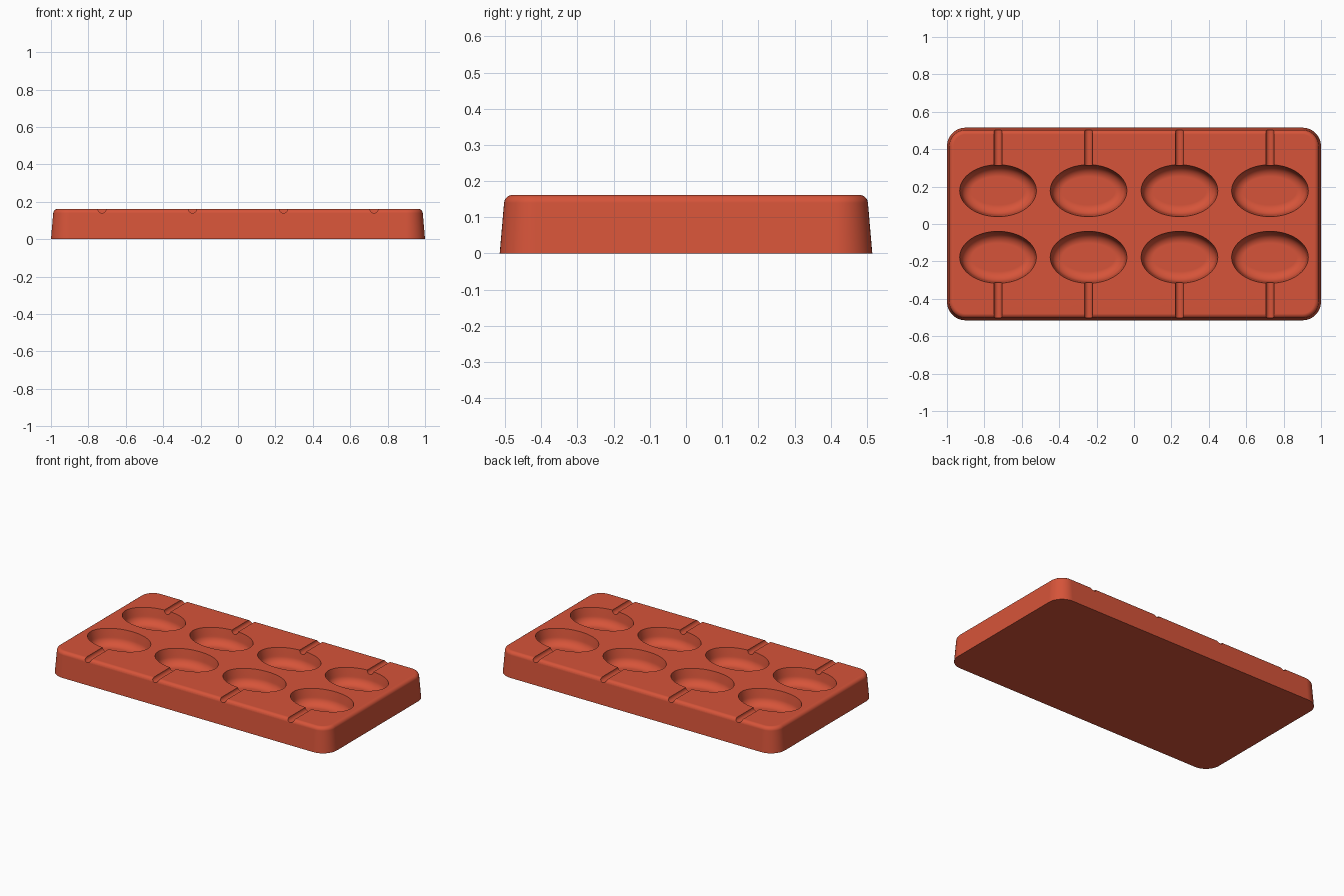
import bpy, bmesh
from math import sin, cos, pi, radians

cube = bpy.data.objects.get("Cube")
if cube:
    bpy.data.objects.remove(cube, do_unlink=True)

TOP = 0.162
COLUMNS = [-0.727, -0.243, 0.243, 0.727]
ROW = 0.178

red = bpy.data.materials.new("terracotta red")
red.use_nodes = True
colour = (0.67, 0.088, 0.041, 1)
red.diffuse_color = colour
red.node_tree.nodes["Principled BSDF"].inputs["Base Color"].default_value = colour


def make_object(name, bm):
    bmesh.ops.recalc_face_normals(bm, faces=bm.faces)
    mesh = bpy.data.meshes.new(name)
    bm.to_mesh(mesh)
    bm.free()
    mesh.materials.append(red)
    obj = bpy.data.objects.new(name, mesh)
    bpy.context.collection.objects.link(obj)
    return obj


def loft(bm, rings):
    """Skin closed rings of points and cap both ends."""
    loops = [[bm.verts.new(p) for p in ring] for ring in rings]
    n = len(loops[0])
    for a, b in zip(loops, loops[1:]):
        for i in range(n):
            j = (i + 1) % n
            bm.faces.new((a[i], a[j], b[j], b[i]))
    bm.faces.new(loops[0][::-1])
    bm.faces.new(loops[-1])


def rounded_rect(inset, z, steps=12):
    radius = 0.1 - inset
    ring = []
    for q, (sx, sy) in enumerate([(1, 1), (-1, 1), (-1, -1), (1, -1)]):
        for k in range(steps + 1):
            a = (q + k / steps) * pi / 2
            ring.append((sx * 0.9 + radius * cos(a), sy * 0.415 + radius * sin(a), z))
    return ring


def ellipse(cx, cy, inset, z, steps=64):
    angles = [2 * pi * k / steps for k in range(steps)]
    return [(cx + (0.205 - inset) * cos(a), cy + (0.139 - inset) * sin(a), z) for a in angles]


# Tray body: drafted sides with a rounded top edge
bm = bmesh.new()
fillet = 0.024
profile = [(0, 0)]
for k in range(7):
    a = radians(5 + 85 * k / 6)
    profile.append((0.012 + fillet * (1 - cos(a)), TOP - fillet * (1 - sin(a))))
loft(bm, [rounded_rect(i, z) for i, z in profile])
tray = make_object("mould_tray", bm)

# Oval cavities: steep walls that round into a flat floor
bm = bmesh.new()
depth, bend = 0.1, 0.055
profile = [(0, TOP + 0.05), (0, TOP)]
for k in range(9):
    a = k / 8 * pi / 2
    profile.append((0.008 + bend * (1 - cos(a)), TOP - depth + bend * (1 - sin(a))))
for x in COLUMNS:
    for y in (-ROW, ROW):
        loft(bm, [ellipse(x, y, i, z) for i, z in profile])
cavities = make_object("cavity_cutter", bm)

# Stick grooves: round channels from each cavity to the nearest long edge
bm = bmesh.new()
for x in COLUMNS:
    for side in (-1, 1):
        rings = [[(x + 0.022 * cos(k * pi / 12), side * y, TOP + 0.022 * sin(k * pi / 12))
                  for k in range(24)] for y in (0.27, 0.6)]
        loft(bm, rings)
grooves = make_object("groove_cutter", bm)

# Cut the cavities and grooves out of the tray
bpy.ops.object.select_all(action='DESELECT')
bpy.context.view_layer.objects.active = tray
tray.select_set(True)
for cutter in (cavities, grooves):
    cutter.hide_render = True
    mod = tray.modifiers.new(cutter.name, 'BOOLEAN')
    mod.operation = 'DIFFERENCE'
    mod.solver = 'EXACT'
    mod.object = cutter
    bpy.ops.object.modifier_apply(modifier=mod.name)
    bpy.data.objects.remove(cutter, do_unlink=True)

# Smooth curved walls while the flat areas stay flat
bpy.ops.object.shade_smooth_by_angle(angle=radians(30))
weighted = tray.modifiers.new("Weighted Normals", 'WEIGHTED_NORMAL')
weighted.keep_sharp = True
